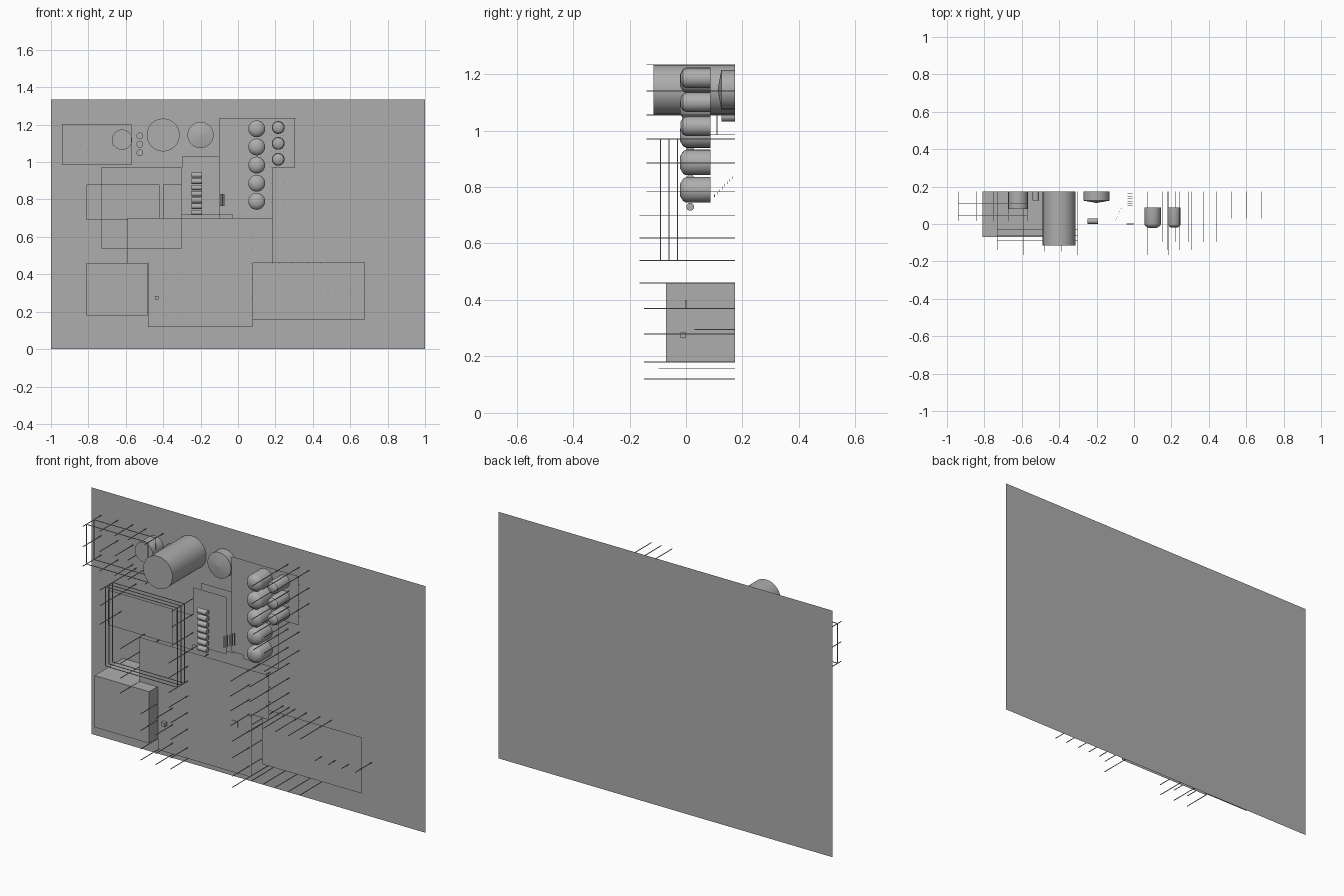
import bpy, bmesh
from mathutils import Matrix, Vector
from math import pi

if "Cube" in bpy.data.objects:
    bpy.data.objects.remove(bpy.data.objects["Cube"])

grey = bpy.data.materials.new("plain grey")
grey.use_nodes = True
grey.diffuse_color = (0.42, 0.42, 0.42, 1)
grey.node_tree.nodes["Principled BSDF"].inputs["Base Color"].default_value = (0.42, 0.42, 0.42, 1)

BASE = 0.174   # y of the ground sheet; heights grow toward -y
WIRE = 0.003


def finish(name, bm, smooth=False):
    me = bpy.data.meshes.new(name)
    bm.to_mesh(me)
    bm.free()
    me.materials.append(grey)
    ob = bpy.data.objects.new(name, me)
    bpy.context.collection.objects.link(ob)
    if smooth:
        bpy.ops.object.select_all(action='DESELECT')
        ob.select_set(True)
        bpy.context.view_layer.objects.active = ob
        bpy.ops.object.shade_smooth_by_angle(angle=0.6)
    return ob


def add_box(bm, lo, hi):
    lo, hi = Vector(lo), Vector(hi)
    size = Matrix.Diagonal((*(hi - lo), 1))
    bmesh.ops.create_cube(bm, size=1, matrix=Matrix.Translation((lo + hi) / 2) @ size)


def sheet(name, y, outline):
    """Flat floor facing the front, outlined in x and z."""
    bm = bmesh.new()
    f = bm.faces.new([bm.verts.new((x, y, z)) for x, z in outline])
    f.normal_update()
    if f.normal.y > 0:
        f.normal_flip()
    finish(name, bm)


def rect(x0, x1, z0, z1):
    return [(x0, z0), (x1, z0), (x1, z1), (x0, z1)]


def turned(name, x, z, rings, sides=32):
    """Closed round body along y, from (radius, y) rings."""
    bm = bmesh.new()
    spin = Matrix.Translation((x, 0, z)) @ Matrix.Rotation(pi / 2, 4, 'X')
    for (r0, y0), (r1, y1) in zip(rings, rings[1:]):
        bmesh.ops.create_cone(bm, segments=sides, radius1=r0, radius2=r1, depth=y0 - y1,
                              cap_ends=False,
                              matrix=Matrix.Translation((0, (y0 + y1) / 2, 0)) @ spin)
    bmesh.ops.remove_doubles(bm, verts=bm.verts, dist=0.0002)
    bmesh.ops.holes_fill(bm, edges=bm.edges)
    bmesh.ops.recalc_face_normals(bm, faces=bm.faces)
    finish(name, bm, True)


def poles(name, xs, zs, top):
    bm = bmesh.new()
    w = WIRE / 2
    for x in xs:
        for z in zs:
            add_box(bm, (x - w, top, z - w), (x + w, BASE, z + w))
    finish(name, bm)


def beams(name, xs, zs, ys):
    """Wire outlines of a rectangle in x and z, at several levels."""
    bm = bmesh.new()
    w = WIRE / 2
    for y in ys:
        for z in zs:
            add_box(bm, (xs[0], y - w, z - w), (xs[1], y + w, z + w))
        for x in xs:
            add_box(bm, (x - w, y - w, zs[0]), (x + w, y + w, zs[1]))
    finish(name, bm)


# Ground and floors
sheet("ground_sheet", BASE, rect(-1, 1, 0, 1.335))
sheet("main_floor", 0, [(-0.59, 0.46), (-0.48, 0.46), (-0.48, 0.12), (0.08, 0.12),
                        (0.08, 0.46), (0.185, 0.46), (0.185, 0.7), (-0.59, 0.7)])
sheet("right_floor", 0.09, rect(0.08, 0.68, 0.158, 0.462))
sheet("vessel_floor", 0.087, [(-0.1, 0.72), (-0.03, 0.72), (-0.03, 0.7), (0.185, 0.7),
                              (0.185, 0.97), (0.305, 0.97), (0.305, 1.235), (-0.1, 1.235)])
sheet("left_floor", 0.045, rect(-0.81, -0.42, 0.69, 0.88))
sheet("narrow_floor", 0.045, rect(-0.4, -0.3, 0.69, 0.88))
sheet("link_floor_lower", 0.11, rect(-0.3, -0.1, 0.7, 1.03))
sheet("link_floor_upper", 0.045, rect(-0.3, -0.1, 0.72, 1.03))

# Solid block and small boxes
for name, lo, hi in [("side_block", (-0.81, -0.07, 0.18), (-0.483, BASE, 0.46)),
                     ("floor_hatch", (-0.04, -0.003, 0.37), (0, 0.003, 0.4)),
                     ("floor_box", (-0.445, -0.02, 0.265), (-0.425, 0, 0.285))]:
    bm = bmesh.new()
    add_box(bm, lo, hi)
    finish(name, bm)

# Tanks
turned("large_tank", -0.4, 1.145, [(0.088, BASE), (0.088, -0.115)])
turned("medium_tank", -0.62, 1.12, [(0.054, BASE), (0.054, 0.08)])
turned("cone_tank", -0.2, 1.145, [(0.07, BASE), (0.07, 0.125), (0.004, 0.113)])
for i in range(3):
    turned("small_tank", -0.525, 1.05 + 0.045 * i, [(0.018, BASE), (0.018, 0.125)], 16)

# Vessels with tapered heads
for i in range(5):
    turned("large_vessel", 0.1, 0.79 + 0.097 * i,
           [(0.045, 0.087), (0.045, 0), (0.04, -0.01), (0.02, -0.022)])
for i in range(3):
    turned("small_vessel", 0.215, 1.015 + 0.085 * i,
           [(0.034, 0.087), (0.034, 0), (0.03, -0.01), (0.015, -0.02)])

# Row of lying drums
bm = bmesh.new()
for i in range(7):
    bmesh.ops.create_cone(bm, segments=16, radius1=0.014, radius2=0.014, depth=0.055,
                          cap_ends=True,
                          matrix=Matrix.Translation((-0.22, 0.015, 0.73 + 0.0335 * i))
                          @ Matrix.Rotation(pi / 2, 4, 'Y'))
finish("drum_row", bm, True)

# Stair flights
bm = bmesh.new()
for i in range(8):
    z, y = 0.765 + 0.009 * i, 0.1 + 0.009 * i
    add_box(bm, (-0.035, y, z), (-0.008, y + 0.002, z + 0.009))
    add_box(bm, (-0.1 + 0.004 * i, y - 0.08, 0.765), (-0.096 + 0.004 * i, y - 0.078, 0.83))
finish("stair_flights", bm)

# Column rows
lower = [0.12, 0.18, 0.28, 0.37]
middle = [0.46, 0.54, 0.62, 0.7]
upper = [0.785, 0.885, 0.97]
high = [1.055, 1.14, 1.235]
poles("main_columns", [-0.48, -0.39, -0.3, 0.07], lower, -0.148)
poles("middle_columns", [-0.59, -0.3, 0.07, 0.185], middle, -0.165)
poles("left_columns", [-0.73, -0.3], upper, -0.14)
poles("vessel_columns", [0.18, 0.245], upper, -0.125)
poles("high_vessel_columns", [0.18, 0.245, 0.305], high, -0.14)
poles("right_columns", [0.15, 0.22, 0.29, 0.37, 0.44], [0.158, 0.46], -0.097)
poles("short_columns", [0.44, 0.52, 0.6, 0.68], [0.295], 0.03)
poles("rack_columns", [-0.94, -0.84, -0.75, -0.67, -0.57], [0.985, 1.09, 1.2], 0.015)

# Wire frames
beams("pipe_rack", (-0.94, -0.57), (0.985, 1.2), (0.045, 0.11))
beams("left_frame", (-0.73, -0.3), (0.54, 0.97), (-0.09, -0.06, -0.03))
